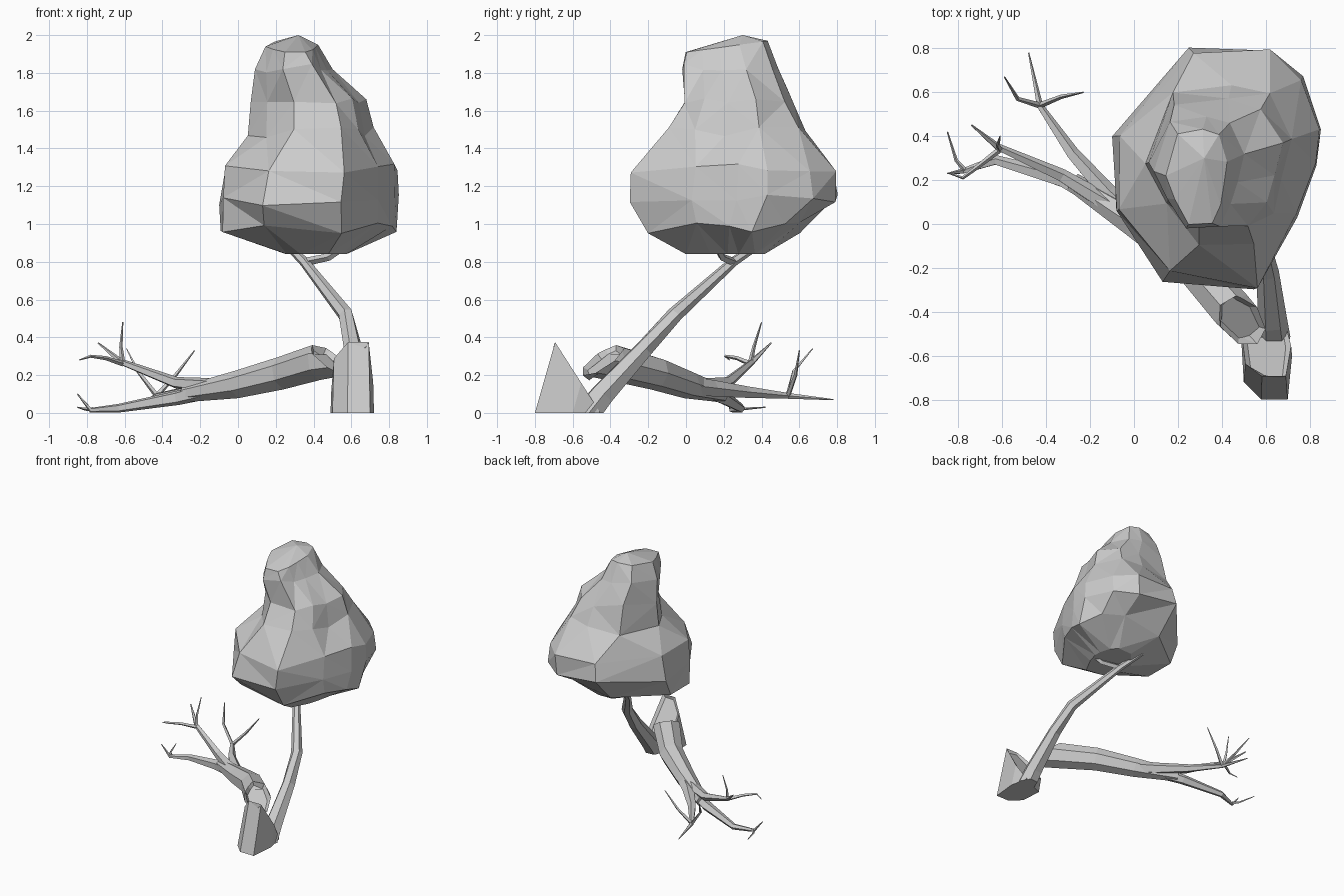
import bpy, bmesh, math, random
from mathutils import Vector

if "Cube" in bpy.data.objects:
    bpy.data.objects.remove(bpy.data.objects["Cube"])

random.seed(4)


def finish(bm, name):
    bmesh.ops.recalc_face_normals(bm, faces=bm.faces)
    mesh = bpy.data.meshes.new(name)
    bm.to_mesh(mesh)
    bm.free()
    obj = bpy.data.objects.new(name, mesh)
    bpy.context.collection.objects.link(obj)
    return obj


def loft(bm, rings):
    for a, b in zip(rings, rings[1:]):
        n = len(a)
        for i in range(n):
            j = (i + 1) % n
            bm.faces.new((a[i], a[j], b[j], b[i]))
    bm.faces.new(rings[0][::-1])
    bm.faces.new(rings[-1])


def tube(bm, path, sides):
    """Tapered limb through (x, y, z, radius) points."""
    pts = [Vector(p[:3]) for p in path]
    rings = []
    for i, p in enumerate(pts):
        d = (pts[min(i + 1, len(pts) - 1)] - pts[max(i - 1, 0)]).normalized()
        ref = Vector((0, 0, 1)) if abs(d.z) < 0.85 else Vector((1, 0, 0))
        u = d.cross(ref).normalized()
        v = u.cross(d)
        r = path[i][3]
        rings.append([bm.verts.new(p + r * (u * math.cos(t) + v * math.sin(t)))
                      for t in (2 * math.pi * k / sides for k in range(sides))])
    loft(bm, rings)


def slice_off(bm, point, normal):
    """Cut away everything beyond a plane and cap the cut."""
    cut = bmesh.ops.bisect_plane(bm, geom=bm.verts[:] + bm.edges[:] + bm.faces[:],
                                 plane_co=point, plane_no=normal, clear_outer=True)
    edges = [e for e in cut['geom_cut'] if isinstance(e, bmesh.types.BMEdge)]
    return bmesh.ops.contextual_create(bm, geom=edges)['faces'][0]


def break_end(bm, point, normal, inset, depth):
    """Slice an end off at a slant and hollow the fresh break."""
    n = Vector(normal).normalized()
    face = slice_off(bm, point, n)
    bmesh.ops.inset_individual(bm, faces=[face], thickness=inset)
    for i, v in enumerate(face.verts):
        v.co -= n * depth * (1.3 if i % 2 else 0.6)


def limb(name, path, sides=4):
    bm = bmesh.new()
    tube(bm, path, sides)
    return finish(bm, name)


# Crown: a broad skirt outline and a narrower ridge outline, fitted to level bounds
skirt = [(-1, .29), (-.25, 1), (.5, 1), (.83, .77), (1, .34), (.98, .05),
         (.79, -.38), (.38, -1), (-.5, -.9), (-.98, -.34)]
ridge = [(-1, 0), (-.62, .9), (.2, 1), (.7, .85), (1, .3), (.9, -.2),
         (.75, -.6), (.5, -1), (-.25, -1), (-.7, -.5)]
levels = [  # outline, z, x min, x max, y min, y max
    (skirt, .84, .25, .58, 0, .42), (skirt, .98, -.10, .84, -.20, .62),
    (skirt, 1.13, -.11, .85, -.32, .80), (skirt, 1.30, -.08, .85, -.29, .79),
    (ridge, 1.48, .04, .72, -.10, .65), (ridge, 1.67, .06, .68, -.02, .58),
    (ridge, 1.82, .08, .50, -.02, .50), (ridge, 1.94, .14, .43, 0, .44)]
bm = bmesh.new()
rings = []
for k, (outline, z, x0, x1, y0, y1) in enumerate(levels):
    ring = []
    for ox, oy in outline:
        s = random.uniform(.95, 1.01)
        dz = random.uniform(-.035, .035) if 0 < k < 7 else 0
        ring.append(bm.verts.new(((x0 + x1) / 2 + s * ox * (x1 - x0) / 2,
                                  (y0 + y1) / 2 + s * oy * (y1 - y0) / 2,
                                  z + dz + (.03 * oy if k == 7 else 0))))
    rings.append(ring)
loft(bm, rings)
bm.faces.ensure_lookup_table()
peak = bmesh.ops.poke(bm, faces=[bm.faces[-1]])['verts'][0]
peak.co = (.32, .30, 2.0)
bmesh.ops.triangulate(bm, faces=bm.faces[:], quad_method='SHORT_EDGE')
finish(bm, "crown")

# Broken stump, leaning back and sliced at a slant
bm = bmesh.new()
foot = [(.50, -.72), (.58, -.80), (.70, -.80), (.72, -.60), (.69, -.46), (.49, -.55)]
low = [bm.verts.new((x, y, 0)) for x, y in foot]
high = [bm.verts.new((.61 + .9 * (x - .61), y + .12, .42)) for x, y in foot]
loft(bm, [low, high])
break_end(bm, (.6, -.69, .37), (0, .78, .5), .025, .018)
finish(bm, "stump")

# Living sprout that carries the crown, cut flat at the ground
bm = bmesh.new()
tube(bm, [(.64, -.56, -.05, .08), (.63, -.44, .10, .068), (.61, -.22, .34, .05),
          (.57, -.06, .52, .042), (.35, .25, .80, .026), (.25, .40, .90, .02)], 6)
slice_off(bm, (0, 0, 0), (0, 0, -1))
finish(bm, "sprout")
limb("sprout_fork", [(.36, .25, .80, .022), (.48, .19, .825, .02), (.60, .15, .90, .012)])

# Fallen log with splintered hollow end
bm = bmesh.new()
tube(bm, [(.64, -.60, .29, .08), (.44, -.39, .27, .10), (.24, -.16, .21, .09),
          (0, .01, .15, .075), (-.28, .19, .10, .045)], 7)
break_end(bm, (.40, -.36, .36), (.45, -.43, .95), .022, .035)
finish(bm, "fallen_log")

# Fallen branches and their twigs
limb("side_branch", [(-.02, .05, .14, .05), (-.12, .14, .13, .045), (-.28, .32, .11, .032),
                     (-.43, .54, .09, .016), (-.48, .78, .07, .003)], 5)
limb("upper_branch", [(-.10, .08, .14, .045), (-.33, .22, .16, .032),
                      (-.62, .35, .27, .017), (-.74, .45, .37, .004)], 5)
limb("lower_branch", [(-.12, .09, .13, .05), (-.32, .20, .08, .04), (-.63, .29, .025, .024),
                      (-.78, .24, .015, .013), (-.85, .23, .10, .003)], 5)
twigs = [
    [(-.43, .54, .09, .014), (-.33, .58, .20, .01), (-.23, .60, .33, .003)],
    [(-.43, .54, .09, .014), (-.53, .57, .22, .01), (-.59, .67, .34, .003)],
    [(-.61, .34, .26, .014), (-.62, .36, .35, .009), (-.61, .40, .48, .003)],
    [(-.61, .34, .26, .014), (-.70, .27, .29, .011), (-.78, .21, .30, .008),
     (-.84, .23, .28, .003)],
    [(-.77, .245, .018, .012), (-.81, .29, .02, .008), (-.85, .42, .03, .003)],
]
for i, path in enumerate(twigs):
    limb(f"twig_{i + 1}", path)
